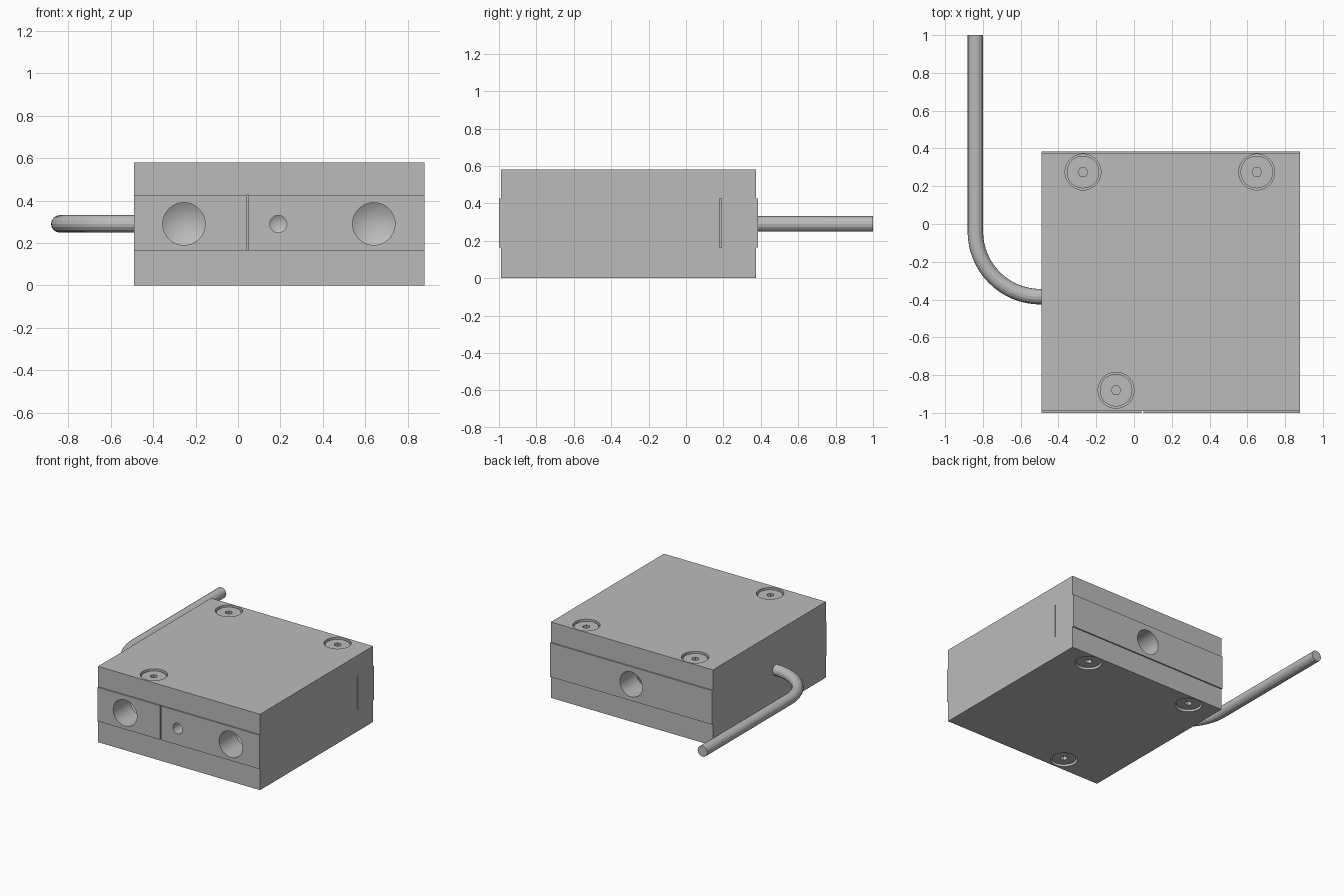
import bpy, bmesh, math
from mathutils import Matrix

cube = bpy.data.objects.get("Cube")
if cube:
    bpy.data.objects.remove(cube)

grey = bpy.data.materials.new("metal grey")
grey.use_nodes = True
colour = (0.5, 0.5, 0.5, 1)
grey.diffuse_color = colour
grey.node_tree.nodes["Principled BSDF"].inputs["Base Color"].default_value = colour

LEFT, RIGHT = -0.49, 0.88
MID_Z = 0.29
HEIGHT = 0.58


def add_object(name, bm):
    mesh = bpy.data.meshes.new(name)
    bmesh.ops.recalc_face_normals(bm, faces=bm.faces)
    bm.to_mesh(mesh)
    bm.free()
    mesh.materials.append(grey)
    obj = bpy.data.objects.new(name, mesh)
    bpy.context.collection.objects.link(obj)
    return obj


def box(name, x0, x1, y0, y1, z0, z1):
    bm = bmesh.new()
    size = Matrix.Diagonal((x1 - x0, y1 - y0, z1 - z0, 1))
    place = Matrix.Translation(((x0 + x1) / 2, (y0 + y1) / 2, (z0 + z1) / 2))
    bmesh.ops.create_cube(bm, size=1, matrix=place @ size)
    return add_object(name, bm)


def lathe(name, profile, place, steps=48):
    """Spin (radius, height) points round the local z axis."""
    bm = bmesh.new()
    verts = [bm.verts.new((r, 0, h)) for r, h in profile]
    edges = [bm.edges.new(pair) for pair in zip(verts, verts[1:])]
    bmesh.ops.spin(bm, geom=verts + edges, cent=(0, 0, 0), axis=(0, 0, 1),
                   angle=math.tau, steps=steps)
    bmesh.ops.remove_doubles(bm, verts=bm.verts, dist=1e-5)
    bmesh.ops.transform(bm, matrix=place, verts=bm.verts)
    return add_object(name, bm)


def activate(obj):
    bpy.ops.object.select_all(action='DESELECT')
    obj.select_set(True)
    bpy.context.view_layer.objects.active = obj


def cut(obj, cutter):
    cutter.hide_render = True
    mod = obj.modifiers.new("cut", 'BOOLEAN')
    mod.operation = 'DIFFERENCE'
    mod.solver = 'EXACT'
    mod.object = cutter
    activate(obj)
    bpy.ops.object.modifier_apply(modifier=mod.name)
    bpy.data.objects.remove(cutter)


def smooth(obj):
    activate(obj)
    bpy.ops.object.shade_smooth_by_angle(angle=math.radians(20))


# Body: two cover plates and a slightly longer core
bottom_plate = box("bottom_plate", LEFT, RIGHT, -0.99, 0.375, 0, 0.165)
core = box("core", LEFT, RIGHT, -1.0, 0.385, 0.165, 0.425)
top_plate = box("top_plate", LEFT, RIGHT, -0.99, 0.375, 0.425, HEIGHT)

# Narrow L-shaped slit that separates a block of the core
cut(core, box("slit_long", 0.04, 0.05, -1.1, 0.19, 0.1, 0.5))
cut(core, box("slit_cross", 0.045, 1.0, 0.18, 0.19, 0.1, 0.5))

# Drilled holes with conical ends: x, face y, inward direction, radius, depth
for x, y, way, r, depth in [(-0.255, -1.0, 1, 0.1, 0.2), (0.64, -1.0, 1, 0.1, 0.2),
                            (0.19, -1.0, 1, 0.04, 0.2), (0.195, 0.385, -1, 0.095, 0.4)]:
    drill = [(0, -0.05), (r, -0.05), (r, depth), (0, depth + r * 0.6)]
    place = Matrix.Translation((x, y, MID_Z)) @ Matrix.Rotation(-way * math.pi / 2, 4, 'X')
    cut(core, lathe("drill", drill, place))

# Recessed socket screws, the same on top and bottom
for i, (x, y) in enumerate([(-0.27, 0.275), (0.65, 0.275), (-0.095, -0.88)], 1):
    for side, plate, z in (("top", top_plate, HEIGHT), ("bottom", bottom_plate, 0)):
        place = Matrix.Translation((x, y, z))
        if side == "bottom":
            place = place @ Matrix.Rotation(math.pi, 4, 'X')
        cut(plate, lathe("counterbore", [(0, 0.05), (0.095, 0.05), (0.095, -0.06), (0, -0.06)], place))
        screw = lathe(f"{side}_screw_{i}", [(0, -0.06), (0.086, -0.06), (0.086, -0.012), (0, -0.012)], place)
        cut(screw, lathe("hex_socket", [(0, 0.02), (0.026, 0.02), (0.026, -0.045), (0, -0.045)], place, 6))
        smooth(screw)

for part in (core, bottom_plate, top_plate):
    smooth(part)

# Cable: leaves the right side, bends and runs back
curve = bpy.data.curves.new("cable", 'CURVE')
curve.dimensions = '3D'
curve.bevel_depth = 0.041
curve.bevel_resolution = 6
curve.use_fill_caps = True
R = 0.345
points = [(-0.45, -0.04 - R)]
for i in range(17):
    a = math.pi / 2 * i / 16
    points.append((-0.495 - R * math.sin(a), -0.04 - R * math.cos(a)))
points.append((-0.495 - R, 1.0))
spline = curve.splines.new('POLY')
spline.points.add(len(points) - 1)
for p, (x, y) in zip(spline.points, points):
    p.co = (x, y, MID_Z, 1)
curve.materials.append(grey)
cable = bpy.data.objects.new("cable", curve)
bpy.context.collection.objects.link(cable)
activate(cable)
bpy.ops.object.convert(target='MESH')
smooth(bpy.context.object)
